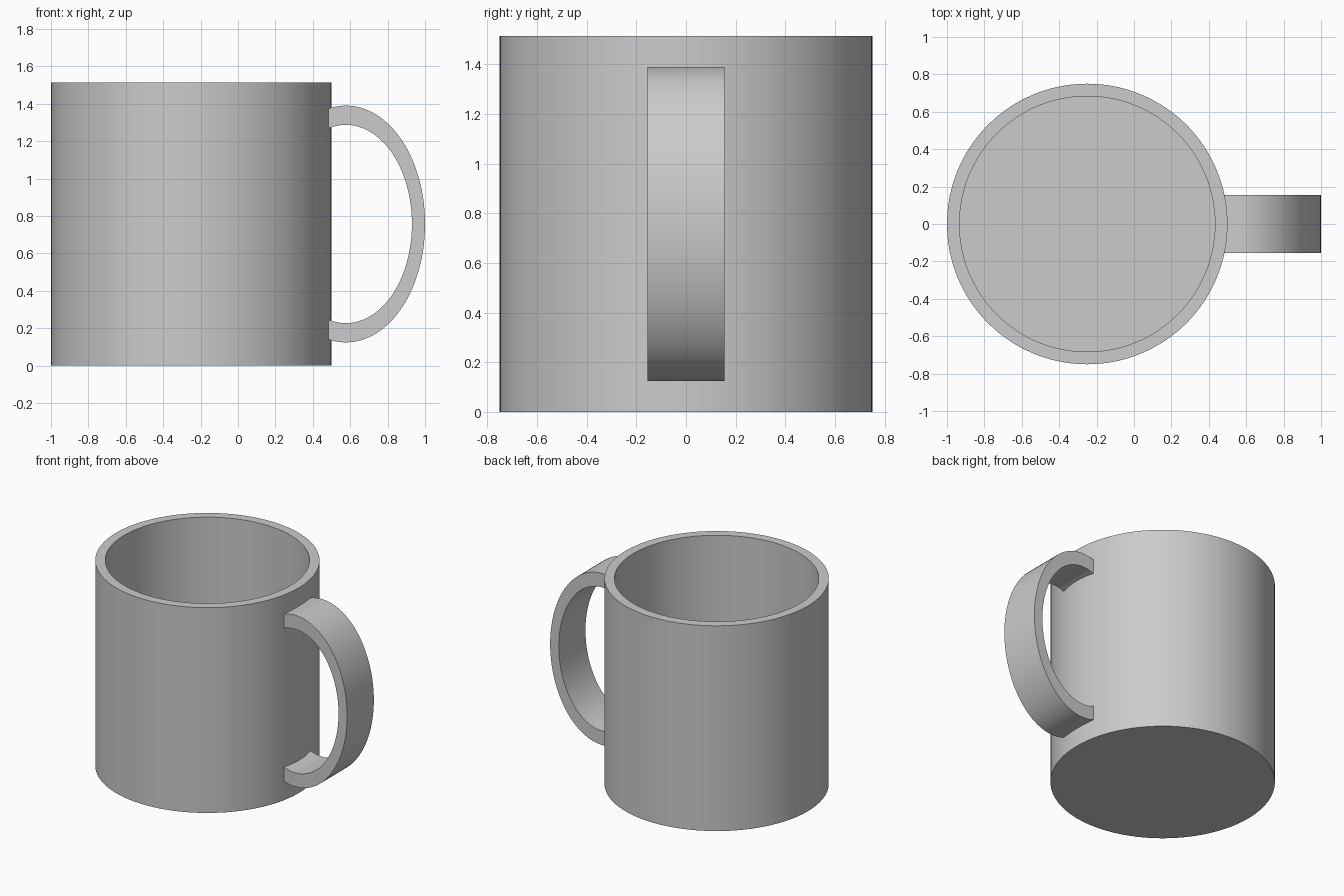
import bpy, bmesh, math
from mathutils import Vector

cube = bpy.data.objects.get("Cube")
if cube:
    bpy.data.objects.remove(cube, do_unlink=True)

# Single grey material
grey = bpy.data.materials.new("light_grey")
grey.use_nodes = True
colour = (0.6, 0.6, 0.6, 1)
grey.diffuse_color = colour
grey.node_tree.nodes["Principled BSDF"].inputs["Base Color"].default_value = colour

HEIGHT, RADIUS, WALL, FLOOR = 1.515, 0.75, 0.067, 0.07
AXIS_X = -0.25


def finish(bm, name):
    """Turn a bmesh into a smooth object with sharp edges."""
    bmesh.ops.recalc_face_normals(bm, faces=bm.faces)
    mesh = bpy.data.meshes.new(name)
    bm.to_mesh(mesh)
    bm.free()
    mesh.materials.append(grey)
    obj = bpy.data.objects.new(name, mesh)
    bpy.context.collection.objects.link(obj)
    bpy.ops.object.select_all(action='DESELECT')
    obj.select_set(True)
    bpy.context.view_layer.objects.active = obj
    bpy.ops.object.shade_smooth_by_angle(angle=math.radians(30))
    return obj


# Mug body: wall and floor profile turned around the vertical axis
bm = bmesh.new()
inner = RADIUS - WALL
profile = [(0, 0), (RADIUS, 0), (RADIUS, HEIGHT), (inner, HEIGHT), (inner, FLOOR), (0, FLOOR)]
verts = [bm.verts.new((r, 0, z)) for r, z in profile]
edges = [bm.edges.new(pair) for pair in zip(verts, verts[1:])]
bmesh.ops.spin(bm, geom=verts + edges, cent=(0, 0, 0), axis=(0, 0, 1),
               angle=math.tau, steps=128)
bmesh.ops.remove_doubles(bm, verts=bm.verts, dist=0.0001)
body = finish(bm, "mug_body")
body.location.x = AXIS_X

# Handle: flat elliptical band whose ends sink into the wall
CENTRE_X, END_X, HALF_WIDTH, STEPS = 0.577, 0.465, 0.156, 64
bm = bmesh.new()


def arc_point(half_x, half_z, t):
    limit = math.acos((END_X - CENTRE_X) / half_x)
    a = limit * t
    return CENTRE_X + half_x * math.cos(a), HEIGHT / 2 + half_z * math.sin(a)


rings = []
for i in range(STEPS + 1):
    t = 2 * i / STEPS - 1
    outer_pt = arc_point(0.423, 0.633, t)
    inner_pt = arc_point(0.353, 0.53, t)
    corners = [(outer_pt, -1), (outer_pt, 1), (inner_pt, 1), (inner_pt, -1)]
    rings.append([bm.verts.new(Vector((p[0], side * HALF_WIDTH, p[1]))) for p, side in corners])
for a, b in zip(rings, rings[1:]):
    for k in range(4):
        n = (k + 1) % 4
        bm.faces.new((a[k], a[n], b[n], b[k]))
bm.faces.new(rings[0])
bm.faces.new(rings[-1])
finish(bm, "handle")
